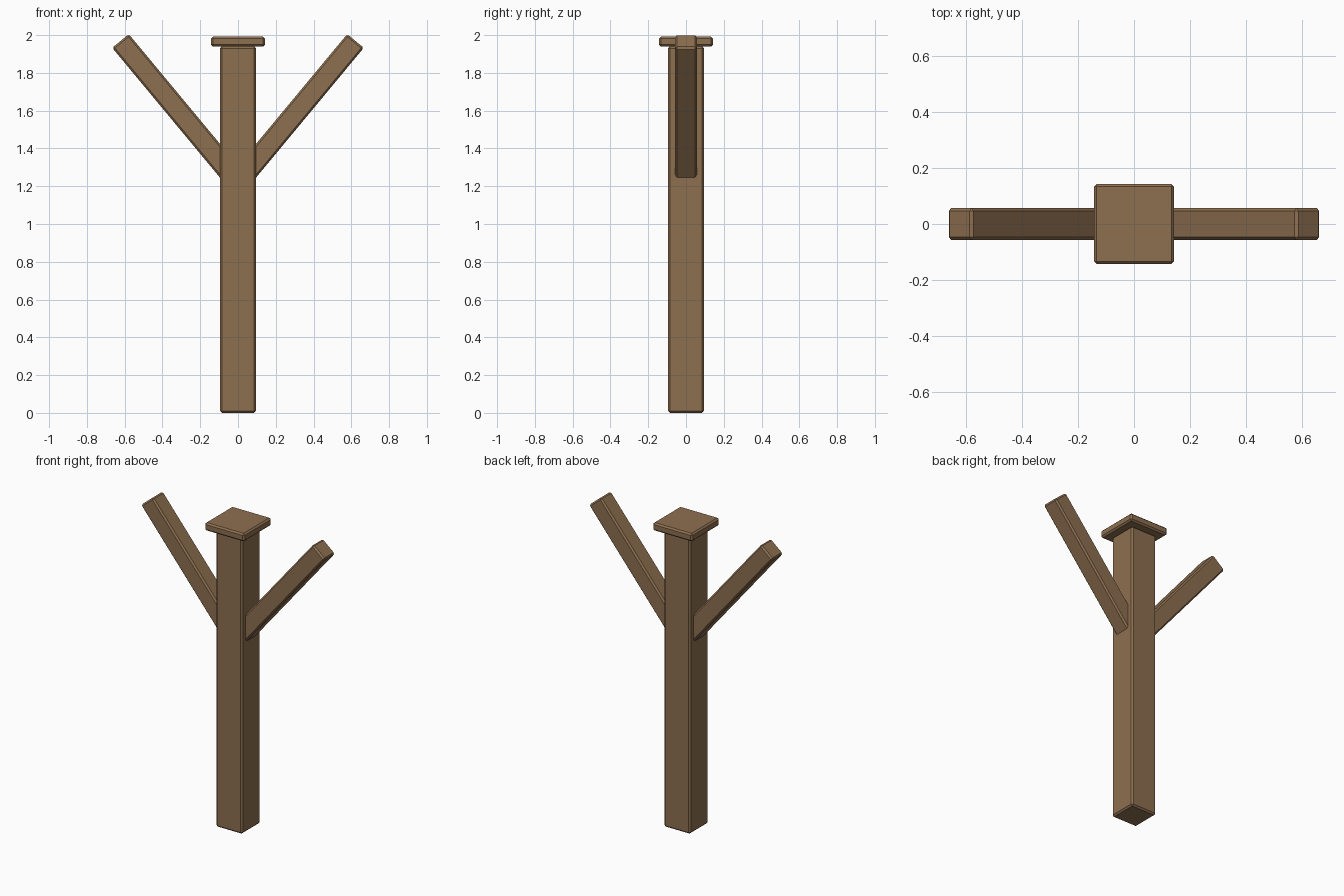
import bpy, math

if "Cube" in bpy.data.objects:
    bpy.data.objects.remove(bpy.data.objects["Cube"])

wood = bpy.data.materials.new("brown wood")
wood.diffuse_color = (0.27, 0.16, 0.08, 1)
wood.use_nodes = True
wood.node_tree.nodes["Principled BSDF"].inputs["Base Color"].default_value = wood.diffuse_color

def beam(name, size, loc, tilt=0.0, bevel=0.01):
    """Box with chamfered edges, tilted around the y axis."""
    bpy.ops.mesh.primitive_cube_add(size=1, location=loc, rotation=(0, tilt, 0))
    ob = bpy.context.object
    ob.name = name
    ob.scale = size
    bpy.ops.object.transform_apply(location=False, rotation=False, scale=True)
    mod = ob.modifiers.new("chamfer", 'BEVEL')
    mod.width = bevel
    mod.segments = 1
    ob.data.materials.append(wood)
    return ob

# Upright post and its square cap
beam("post", (0.19, 0.19, 1.94), (0, 0, 0.97))
beam("cap", (0.286, 0.286, 0.052), (0, 0, 1.966))

# Two slanted arms, rooted inside the post
slope = math.radians(50.3)
length, thick = 0.92, 0.114
end_x, end_z = 0.622, 1.969
for side, label in ((-1, "left"), (1, "right")):
    x = end_x - math.cos(slope) * length / 2
    z = end_z - math.sin(slope) * length / 2
    beam(label + "_arm", (thick, thick, length), (side * x, 0, z),
         side * (math.pi / 2 - slope))
